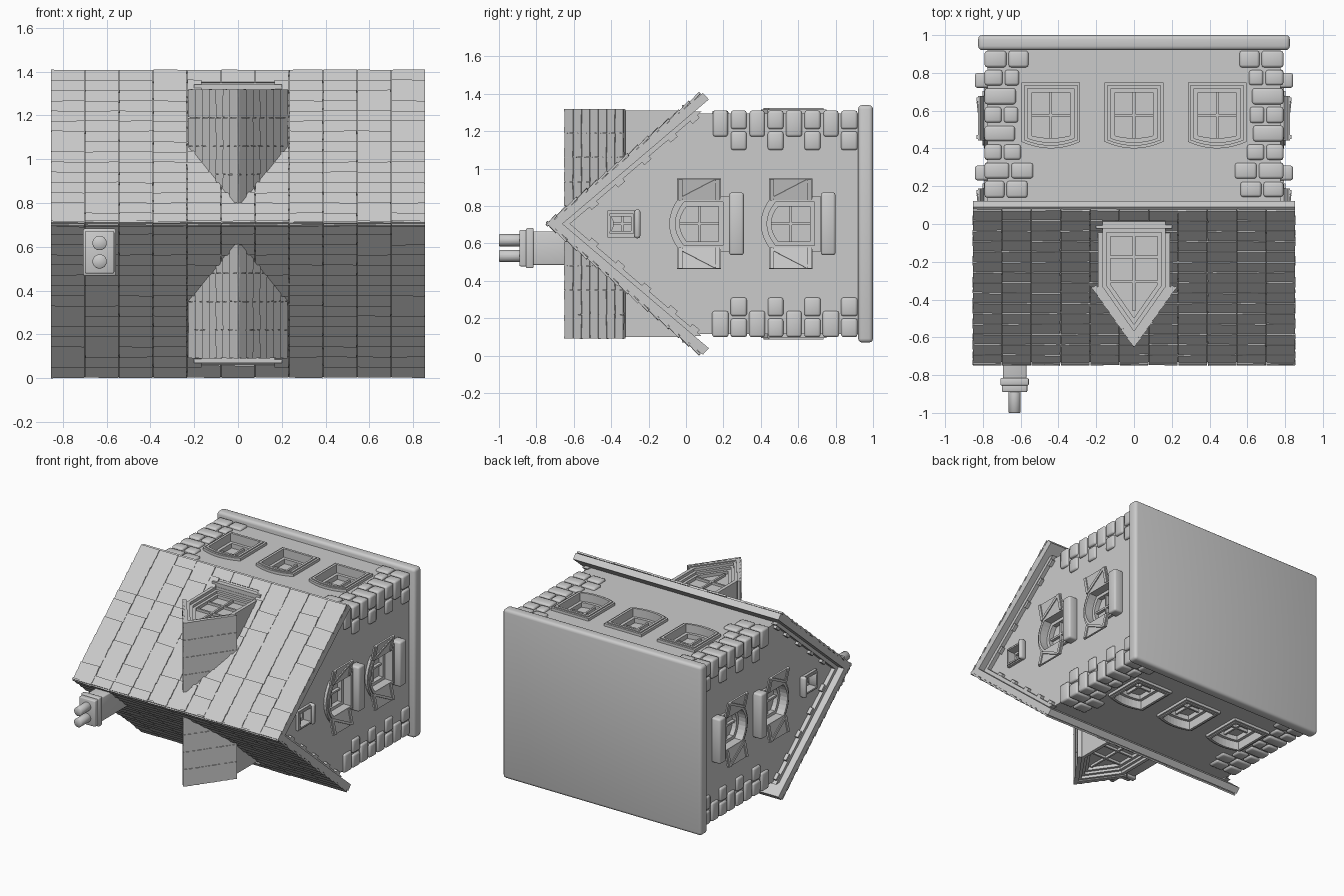
import bpy, bmesh, math, random
from mathutils import Matrix, Vector

if "Cube" in bpy.data.objects:
    bpy.data.objects.remove(bpy.data.objects["Cube"])

random.seed(4)
T = lambda x, y, z: Matrix.Translation((x, y, z))
R = lambda deg, ax: Matrix.Rotation(math.radians(deg), 4, ax)
# The house is modelled upright, then laid on its back (house up = world -y)
HOUSE = T(0, 1, 0.705) @ R(90, 'X')
WX, WD = 0.775, 0.59                    # wall half sizes
RIDGE, SLOPE = 1.75, 0.82 / 0.70        # main roof


def wall(angle, dist=0.0):
    """Frame on a wall: u sideways, v up, w outward (0 front, 90 right...)."""
    return HOUSE @ R(angle, 'Z') @ R(90, 'X') @ T(0, 0, dist)


def box(bm, c, s, rot=Matrix()):
    m = T(*c) @ rot @ Matrix.Diagonal((*s, 1))
    return bmesh.ops.create_cube(bm, size=1, matrix=m)['verts']


def prism(bm, pts, w0, w1):
    a, b = ([bm.verts.new((u, v, w)) for u, v in pts] for w in (w0, w1))
    n = len(pts)
    bm.faces.new(a[::-1])
    bm.faces.new(b)
    for i in range(n):
        j = (i + 1) % n
        bm.faces.new((a[i], a[j], b[j], b[i]))
    return a + b


def ring(bm, outer, inner, w0, w1):
    loops = [[bm.verts.new((u, v, w)) for u, v in p]
             for p, w in ((outer, w0), (outer, w1), (inner, w1), (inner, w0))]
    n = len(outer)
    for k in range(4):
        a, b = loops[k], loops[(k + 1) % 4]
        for i in range(n):
            j = (i + 1) % n
            bm.faces.new((a[i], a[j], b[j], b[i]))


def finish(bm, name, frames, bevel=0, seg=2):
    if bevel:
        bmesh.ops.bevel(bm, geom=bm.edges[:], offset=bevel, segments=seg,
                        affect='EDGES', profile=0.5, clamp_overlap=True)
    bmesh.ops.recalc_face_normals(bm, faces=bm.faces[:])
    me = bpy.data.meshes.new(name)
    bm.to_mesh(me)
    bm.free()
    obs = []
    for f in frames:
        ob = bpy.data.objects.new(name, me)
        bpy.context.collection.objects.link(ob)
        ob.matrix_world = f
        obs.append(ob)
    if bevel:
        bpy.ops.object.select_all(action='DESELECT')
        obs[0].select_set(True)
        bpy.context.view_layer.objects.active = obs[0]
        bpy.ops.object.shade_smooth_by_angle(angle=math.radians(50))
    return obs[0]


def arch(hw, bot, spring, top, cx=0, n=8):
    ts = [-1 + 2 * k / n for k in range(n + 1)]
    return [(cx - hw, bot), (cx + hw, bot)] + \
           [(cx - hw * t, spring + (top - spring) * (1 - t * t)) for t in ts]


cut = bmesh.new()


def window(bm, frames, hw, bot, spring, top, f, cx=0):
    """Frame, sash and glazing bars, plus the wall pocket on every given wall."""
    lay = lambda i: arch(hw - i, bot + i, spring - i * 0.6, top - i, cx)
    ring(bm, lay(0), lay(f), -0.01, 0.02)
    ring(bm, lay(f * 0.45), lay(f), 0.0, 0.028)
    ring(bm, lay(f * 0.95), lay(f * 1.7), -0.07, -0.035)
    h = top - bot
    box(bm, (cx, bot + h / 2, -0.06), (0.014, h - 2 * f, 0.025))
    box(bm, (cx, bot + h / 2, -0.06), (2 * (hw - f), 0.014, 0.025))
    for fr in frames:
        vs = prism(cut, lay(f), -0.07, 0.1)
        bmesh.ops.transform(cut, matrix=fr, verts=vs)


# Plinth
bm = bmesh.new()
box(bm, (0, 0, 0.04), (1.65, 1.27, 0.08))
finish(bm, 'plinth', [HOUSE], 0.022, 3)

# Windows of the long walls
long_walls = [wall(0, WD), wall(180, WD)]
bm = bmesh.new()
for cx in (-0.44, 0, 0.44):
    window(bm, long_walls, 0.155, 0.25, 0.565, 0.60, 0.032, cx)
finish(bm, 'long_wall_windows', long_walls)

# Windows, sills and shutters of the gable walls
gables = [wall(90, WX), wall(270, WX)]
bm, sills = bmesh.new(), bmesh.new()
for dv in (0, -0.49):
    window(bm, gables, 0.15, 0.77 + dv, 1.03 + dv, 1.09 + dv, 0.033)
    box(sills, (0, 0.73 + dv, 0.025), (0.336, 0.078, 0.085))
    for s in (-1, 1):
        hinge = T(s * 0.128, 0.93 + dv, 0.022) @ R(-s * 12, 'Y')
        for c, size, a in [((0.058, 0, 0), (0.115, 0.235, 0.012), 0),
                           ((0.058, 0.1, 0.008), (0.115, 0.022, 0.012), 0),
                           ((0.058, -0.1, 0.008), (0.115, 0.022, 0.012), 0),
                           ((0.058, 0, 0.008), (0.018, 0.2, 0.01), 28)]:
            vs = box(bm, (c[0] * s, c[1], c[2]), size, R(a * s, 'Z'))
            bmesh.ops.transform(bm, matrix=hinge, verts=vs)
window(bm, gables, 0.072, 1.26, 1.42, 1.42, 0.02)
box(sills, (0, 1.26, 0.02), (0.155, 0.032, 0.05))
finish(bm, 'gable_windows_and_shutters', gables)
finish(sills, 'window_sills', gables, 0.013)

# Walls with window pockets
top = lambda d, off: RIDGE - SLOPE * abs(d) - off
bm = bmesh.new()
prism(bm, [(-WD, 0.05), (WD, 0.05), (WD, top(WD, 0.07)), (0, top(0, 0.07)),
           (-WD, top(WD, 0.07))], -WX, WX)
walls = finish(bm, 'walls', [wall(90)])
cutter = finish(cut, 'window_cutter', [Matrix()])
cutter.hide_render = True
cutter.hide_set(True)
mod = walls.modifiers.new('pockets', 'BOOLEAN')
mod.object, mod.operation, mod.solver = cutter, 'DIFFERENCE', 'EXACT'

# Corner stones, rows from the base up: (corner, second) lengths
long_row = [(.115, .105), (.095, .075), (.165, 0), (.09, .075),
            (.16, 0), (.09, .09), (.13, .115), (.105, .11)]
bm = bmesh.new()
ox, od = WX + 0.016, WD + 0.016
for sx in (-1, 1):
    for sd in (-1, 1):
        for i, (a, b) in enumerate(long_row):
            h = 0.127 + i * 0.0985
            g, g2 = (0.14, 0) if i % 2 else (0.10, 0.10)
            hs = 0.085 + random.uniform(-0.006, 0.004)
            box(bm, (sx * (ox - a / 2), sd * (od - g / 2), h), (a, g, hs))
            if b:
                box(bm, (sx * (ox - a - 0.012 - b / 2), sd * (od - 0.03), h), (b, 0.06, hs))
            if g2:
                box(bm, (sx * (ox - 0.03), sd * (od - g - 0.012 - g2 / 2), h), (0.06, g2, hs))
finish(bm, 'corner_stones', [HOUSE], 0.013)

# Gable trim boards and small blocks
chev = lambda e, o, i: [(-e, top(e, o)), (0, top(0, o)), (e, top(e, o)),
                        (e, top(e, i)), (0, top(0, i)), (-e, top(e, i))]
bm = bmesh.new()
prism(bm, chev(0.60, 0.06, 0.13), -0.01, 0.03)
ang = math.degrees(math.atan(SLOPE))
for s in (-1, 1):
    for d in (0.10, 0.22, 0.34, 0.46, 0.56):
        box(bm, (s * d, top(d, 0.14), 0.01), (0.05, 0.025, 0.03), R(-s * ang, 'Z'))
finish(bm, 'gable_trim', gables)

# Main roof deck, opened for the dormer windows
a = math.radians(ang)
deck = []
for s in (-1, 1):
    ends = [(s * 0.70, top(0.70, 0.02)), (s * 0.665, top(0.70, 0.02) - 0.032)]
    deck += [ends[1], ends[0], (0, RIDGE - 0.02)] if s < 0 else [ends[0], ends[1], (0, RIDGE - 0.09)]
bm = bmesh.new()
prism(bm, deck, -0.853, 0.853)
roof = finish(bm, 'roof_deck', [wall(90)])
bm = bmesh.new()
for s in (-1, 1):
    box(bm, (0, s * 0.645, 1.15), (0.33, 0.2, 0.3))
hole = finish(bm, 'dormer_cutter', [HOUSE])
hole.hide_render = True
hole.hide_set(True)
mod = roof.modifiers.new('dormer_openings', 'BOOLEAN')
mod.object, mod.operation, mod.solver = hole, 'DIFFERENCE', 'EXACT'

# Main roof tiles in overlapping rows
bm = bmesh.new()
length, rows, cols = math.hypot(0.70, 0.82), 15, 11
pitch, cw = length / rows, 1.71 / cols
for r in range(rows):
    v = -length + (r + 0.5) * pitch
    d = -v * math.cos(a)
    for c in range(cols):
        x0, x1 = -0.855 + c * cw, -0.855 + (c + 1) * cw
        if 0.535 < d < 0.635:            # leave the dormer opening free
            if abs(x0 + x1) < 0.1:
                continue
            if x0 < -0.165 < x1:
                x1 = -0.165
            if x0 < 0.165 < x1:
                x0 = 0.165
        box(bm, ((x0 + x1) / 2, v, -0.007 + random.uniform(-0.002, 0.002)),
            (x1 - x0 - 0.003, pitch + 0.004, 0.012),
            R(-6, 'X') @ R(random.uniform(-1.6, 1.6), 'Z'))
finish(bm, 'roof_tiles', [HOUSE @ R(k, 'Z') @ T(0, 0, RIDGE) @ R(ang, 'X') for k in (0, 180)])

# Dormers: body, nested window frames, glazing bars, sill
sides = [wall(0), wall(180)]
DS = 0.32 / 0.225


def penta(i):
    hw, apex = 0.19 - i, 1.61 - 1.74 * i
    return [(-hw, 1.0 + i), (hw, 1.0 + i), (hw, apex - DS * hw), (0, apex), (-hw, apex - DS * hw)]


bm = bmesh.new()
prism(bm, penta(0), 0.05, 0.545)
for i0, i1, w in ((0, 0.025, 0.605), (0.025, 0.045, 0.585), (0.045, 0.065, 0.568)):
    ring(bm, penta(i0), penta(i1), 0.54, w)
box(bm, (0, 1.25, 0.55), (0.014, 0.42, 0.025))
for h in (1.175, 1.305):
    box(bm, (0, h, 0.55), (0.25, 0.014, 0.025))
box(bm, (0, 1.005, 0.585), (0.40, 0.035, 0.10))
finish(bm, 'dormer', sides)

# Dormer roofs with stepped tile rows
bm = bmesh.new()
line = lambda u, o: 1.645 - DS * abs(u) - o
prism(bm, [(-0.218, line(.218, 0)), (-0.20, line(.218, 0) - 0.012), (0, line(0, 0.05)),
           (0.20, line(.218, 0) - 0.012), (0.218, line(.218, 0)), (0, line(0, 0))], 0.03, 0.612)
da = math.degrees(math.atan(DS))
n = 7
for s in (-1, 1):
    for r in range(n):
        u = (r + 0.5) * 0.22 / n
        for c in range(4):
            box(bm, (s * u, line(u, -0.002), 0.55 - c * 0.13),
                (0.39 / n + 0.004, 0.010, 0.128),
                R(-s * (da - 5), 'Z') @ R(random.uniform(-1.5, 1.5), 'Y'))
finish(bm, 'dormer_roof', sides)

# Chimney stack, cap and pots
bm = bmesh.new()
cx, cd = -0.632, -0.13
box(bm, (cx, cd, 1.66), (0.125, 0.18, 0.40))
box(bm, (cx, cd, 1.835), (0.15, 0.215, 0.04))
box(bm, (cx, cd, 1.868), (0.134, 0.195, 0.045))
finish(bm, 'chimney', [HOUSE], 0.007)
bm = bmesh.new()
for d in (-0.042, 0.042):
    bmesh.ops.create_cone(bm, cap_ends=True, segments=20, radius1=0.033, radius2=0.033,
                          depth=0.16, matrix=T(cx, cd + d, 1.92))
finish(bm, 'chimney_pots', [HOUSE], 0.004, 1)
